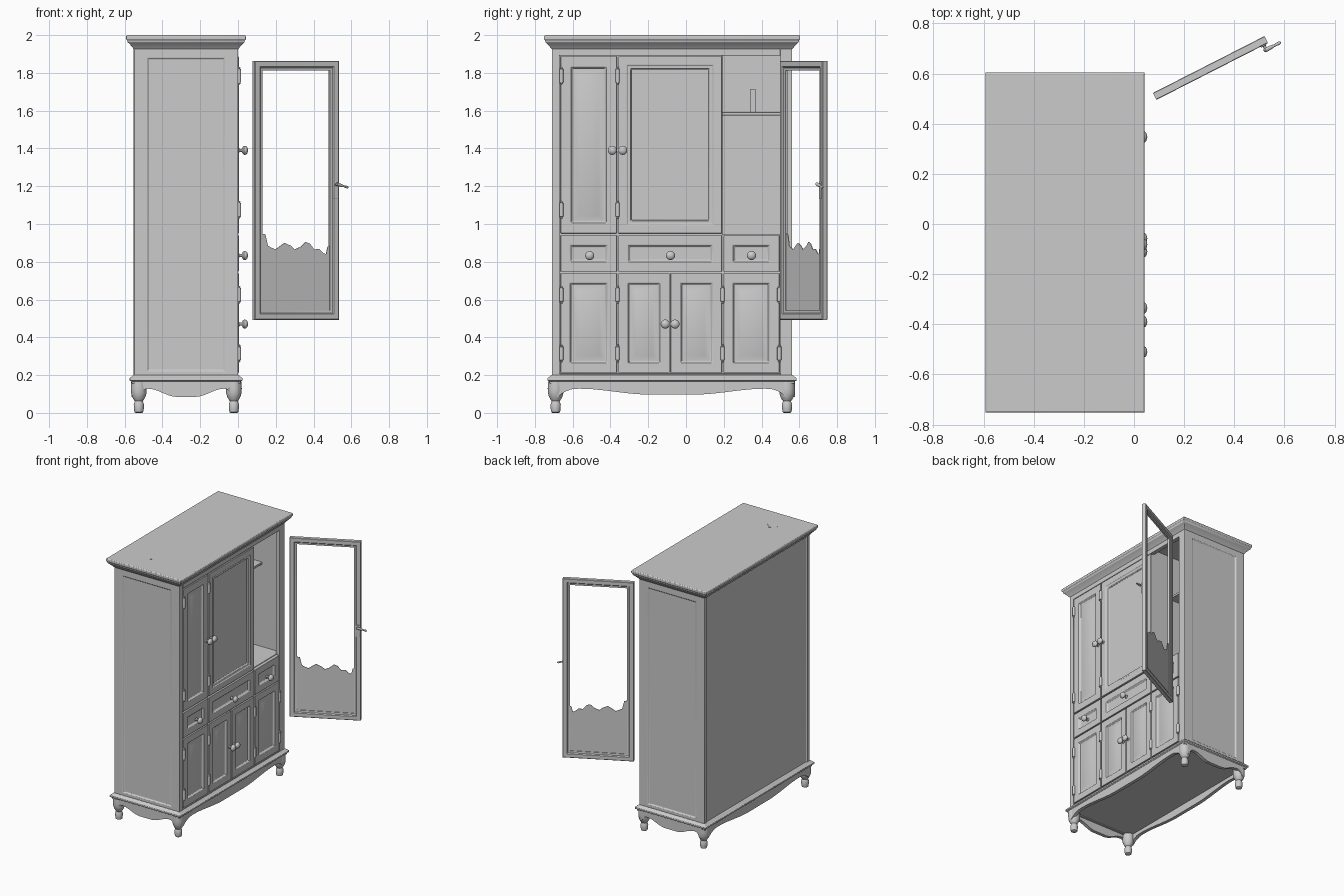
import bpy, bmesh
from math import sin, cos, pi, radians
from mathutils import Matrix, Vector

if "Cube" in bpy.data.objects:
    bpy.data.objects.remove(bpy.data.objects["Cube"])

X0, X1, Y0, Y1 = -0.55, 0.0, -0.71, 0.562      # cabinet body footprint


def finish(name, bm, mat=None, bevel=0.0):
    bmesh.ops.recalc_face_normals(bm, faces=bm.faces[:])
    if mat is not None:
        bm.transform(mat)
    me = bpy.data.meshes.new(name)
    bm.to_mesh(me)
    bm.free()
    ob = bpy.data.objects.new(name, me)
    bpy.context.collection.objects.link(ob)
    bpy.context.view_layer.objects.active = ob
    ob.select_set(True)
    bpy.ops.object.shade_smooth_by_angle(angle=radians(35))
    ob.select_set(False)
    if bevel:
        m = ob.modifiers.new("soft_edges", 'BEVEL')
        m.width, m.segments = bevel, 2
    return ob


def rings(name, loops, wrap=False, mat=None, bevel=0.0):
    """Bridge equal-length closed loops into a solid."""
    bm = bmesh.new()
    vs = [[bm.verts.new(p) for p in loop] for loop in loops]
    n = len(vs[0])
    for i in range(len(vs) if wrap else len(vs) - 1):
        a, b = vs[i], vs[(i + 1) % len(vs)]
        for j in range(n):
            k = (j + 1) % n
            bm.faces.new((a[j], a[k], b[k], b[j]))
    if not wrap:
        bm.faces.new(vs[0])
        bm.faces.new(vs[-1])
    return finish(name, bm, mat, bevel)


def box(name, lo, hi, facing=None, steps=(), mat=None, bevel=0.002):
    """Box; the face looking along `facing` gets inset steps (width, depth)."""
    bm = bmesh.new()
    bmesh.ops.create_cube(bm, size=1)
    lo, hi = Vector(lo), Vector(hi)
    for v in bm.verts:
        v.co = [(lo[i] + hi[i]) / 2 + v.co[i] * (hi[i] - lo[i]) for i in range(3)]
    bm.normal_update()
    if facing:
        f = max(bm.faces, key=lambda f: f.normal.dot(Vector(facing)))
        for w, d in steps:
            bmesh.ops.inset_individual(bm, faces=[f], thickness=w, depth=d, use_even_offset=True)
    return finish(name, bm, mat, bevel)


def lathe(name, profile, mat, n=20):
    return rings(name, [[(r * cos(2 * pi * i / n), r * sin(2 * pi * i / n), z)
                         for i in range(n)] for r, z in profile], mat=mat)


def moulding(name, profile):
    """Rectangular loops growing outward from the body footprint."""
    return rings(name, [[(X0 - o, Y0 - o, z), (X1 + o, Y0 - o, z),
                         (X1 + o, Y1 + o, z), (X0 - o, Y1 + o, z)] for o, z in profile], bevel=0.002)


# Carcass: panelled sides, back, inner blocks leaving one open compartment
side = [(0.07, 0), (0.008, -0.008), (0.01, 0)]
box("left_side", (X0, Y0, 0.15), (X1, Y0 + 0.028, 1.95), (0, -1, 0), side)
box("right_side", (X0, Y1 - 0.028, 0.15), (X1, Y1, 1.95), (0, 1, 0), side)
box("back_panel", (X0 - 0.002, Y0 + 0.004, 0.17), (X0 + 0.025, Y1 - 0.004, 1.95),
    (-1, 0, 0), [(0.025, 0), (0.004, -0.008)])
box("carcass_core", (-0.53, Y0 + 0.02, 0.18), (-0.02, 0.192, 1.95))
box("carcass_lower_core", (-0.53, 0.19, 0.18), (-0.02, Y1 - 0.02, 0.945))

# Front face frame
box("left_stile", (-0.03, Y0, 0.17), (0.001, -0.669, 1.94))
box("right_stile", (-0.03, 0.499, 0.17), (0.001, Y1, 1.94))
box("top_rail", (-0.03, -0.67, 1.892), (0.001, 0.5, 1.94))
box("bottom_rail", (-0.03, -0.67, 0.17), (0.001, 0.5, 0.208))

# Cornice and base moulding
moulding("cornice", [(0.0, 1.925), (0.006, 1.932), (0.012, 1.94), (0.026, 1.955),
                     (0.034, 1.962), (0.036, 1.972), (0.042, 1.978), (0.042, 1.995), (0.037, 2.0)])
moulding("base_moulding", [(0.012, 0.155), (0.014, 0.167), (0.024, 0.171),
                           (0.024, 0.184), (0.016, 0.189), (0.004, 0.2)])

# Drawer fronts and doors (y range, z range)
G = 0.003
cols = [(-0.667, -0.363), (-0.361, 0.193), (0.195, 0.497)]
raised = [(0.054, 0), (0.01, -0.014), (0.006, 0), (0.026, 0.01)]


def front(name, y, z, steps):
    box(name, (-0.026, y[0] + G, z[0] + G), (0.004, y[1] - G, z[1] - G), (1, 0, 0), steps)


front("upper_left_door", cols[0], (0.948, 1.89), raised)
front("upper_centre_door", cols[1], (0.948, 1.89),
      [(0.044, 0), (0.006, -0.006), (0.014, 0), (0.006, -0.01)])
for name, y in zip(("left", "centre", "right"), cols):
    front(name + "_drawer", y, (0.745, 0.943), [(0.05, 0), (0.012, -0.014)])
for name, y in (("left", cols[0]), ("centre_left", (cols[1][0], -0.084)),
                ("centre_right", (-0.084, cols[1][1])), ("right", cols[2])):
    front("lower_" + name + "_door", y, (0.21, 0.742), [(0.05, 0)] + raised[1:])

# Knobs
knob = [(0.013, 0), (0.012, 0.004), (0.008, 0.008), (0.008, 0.018), (0.017, 0.022),
        (0.024, 0.03), (0.024, 0.037), (0.018, 0.046), (0.008, 0.05), (0.001, 0.051)]
for i, (y, z) in enumerate([(-0.39, 1.39), (-0.335, 1.39), (-0.51, 0.833), (-0.082, 0.833),
                            (0.347, 0.833), (-0.11, 0.47), (-0.058, 0.47)]):
    lathe(f"knob_{i + 1}", knob, Matrix.Translation((0.002, y, z)) @ Matrix.Rotation(pi / 2, 4, 'Y'))

# Hinges
hinge = [(0.003, -0.047), (0.007, -0.042), (0.005, -0.037), (0.011, -0.035),
         (0.011, 0.035), (0.005, 0.037), (0.007, 0.042), (0.003, 0.047)]
for y, zs in ((-0.66, (1.785, 1.075, 0.625, 0.315)), (-0.362, (1.785, 1.075, 0.625, 0.315)),
              (0.194, (0.625, 0.315)), (0.494, (0.625, 0.315))):
    for z in zs:
        lathe("hinge", hinge, Matrix.Translation((0.006, y, z)), 12)

# Turned feet
foot = [(0.017, 0), (0.023, 0.004), (0.026, 0.02), (0.027, 0.045), (0.023, 0.056), (0.021, 0.062),
        (0.027, 0.07), (0.035, 0.085), (0.041, 0.105), (0.042, 0.13), (0.04, 0.165)]
for sx, x in (("back", -0.525), ("front", -0.022)):
    for sy, y in (("left", -0.69), ("right", 0.535)):
        lathe(f"{sx}_{sy}_foot", foot, Matrix.Translation((x, y, 0)))


# Scalloped skirts between the feet
def skirt(name, length, low, mat, n=32):
    loops = []
    for i in range(n + 1):
        t = i / n
        d = min(t, 1 - t) * 2                       # 0 at feet, 1 in the middle
        s = min(max((d - 0.2) / 0.6, 0), 1)
        z = 0.128 - (0.128 - low) * s * s * (3 - 2 * s) - 0.045 * max(0, 1 - d / 0.17) ** 2
        u = (t - 0.5) * length
        loops.append([(u, 0, z), (u, 0, 0.165), (u, 0.026, 0.165), (u, 0.026, z)])
    rings(name, loops, mat=mat)


MX, MY = (X0 + X1) / 2, (Y0 + Y1) / 2
T, R = Matrix.Translation, lambda a: Matrix.Rotation(a, 4, 'Z')
skirt("front_skirt", 1.22, 0.097, T((0.014, MY, 0)) @ R(pi / 2))
skirt("back_skirt", 1.22, 0.097, T((-0.564, MY, 0)) @ R(-pi / 2))
skirt("left_skirt", 0.5, 0.085, T((MX, -0.724, 0)))
skirt("right_skirt", 0.5, 0.085, T((MX, 0.576, 0)) @ R(pi))

# Compartment shelf with a small upright piece
box("shelf", (-0.53, 0.19, 1.575), (-0.17, 0.54, 1.592))
box("shelf_upright", (-0.33, 0.338, 1.592), (-0.315, 0.368, 1.715))

# Small chip lying on the top
box("top_chip", (-0.03, -0.03, 0), (0.03, 0.03, 0.003), mat=T((-0.34, -0.56, 1.998)) @ R(0.75), bevel=0)

# Detached glazed door, standing open beside the cabinet
D = T((0.305, 0.6225, 0)) @ R(radians(27))
section = [(0, -0.013), (0.003, -0.0155), (0.03, -0.0155), (0.036, -0.009), (0.05, -0.007),
           (0.05, 0.007), (0.036, 0.009), (0.03, 0.0155), (0.003, 0.0155), (0, 0.013)]
H, ZL, ZH = 0.25, 0.493, 1.863
rings("open_door_frame", [[(-H + o, y, ZL + o), (H - o, y, ZL + o), (H - o, y, ZH - o), (-H + o, y, ZH - o)]
                          for o, y in section], wrap=True, mat=D)

# Broken glass left in the door
edge = [(-0.205, 0.95), (-0.18, 0.945), (-0.165, 0.885), (-0.145, 0.875), (-0.12, 0.865), (-0.09, 0.885),
        (-0.065, 0.9), (-0.03, 0.885), (-0.005, 0.865), (0.03, 0.88), (0.06, 0.905), (0.085, 0.895),
        (0.11, 0.865), (0.14, 0.868), (0.165, 0.845), (0.18, 0.84), (0.19, 0.88), (0.205, 0.885)]
rings("broken_glass", [[(u, -0.002, 0.53), (u, -0.002, z), (u, 0.002, z), (u, 0.002, 0.53)]
                       for u, z in edge], mat=D)

# Door handle: plate, neck and lever
box("handle_plate", (0.217, -0.02, 1.135), (0.241, -0.014, 1.225), mat=D)
lathe("handle_neck", [(0.008, 0), (0.006, 0.008), (0.008, 0.024)],
      D @ T((0.231, -0.014, 1.208)) @ Matrix.Rotation(pi / 2, 4, 'X'), 12)
lathe("handle_lever", [(0.004, -0.01), (0.009, -0.005), (0.008, 0.02), (0.005, 0.04), (0.007, 0.06), (0.003, 0.067)],
      D @ T((0.231, -0.036, 1.21)) @ Matrix.Rotation(radians(105), 4, 'Y'), 12)
